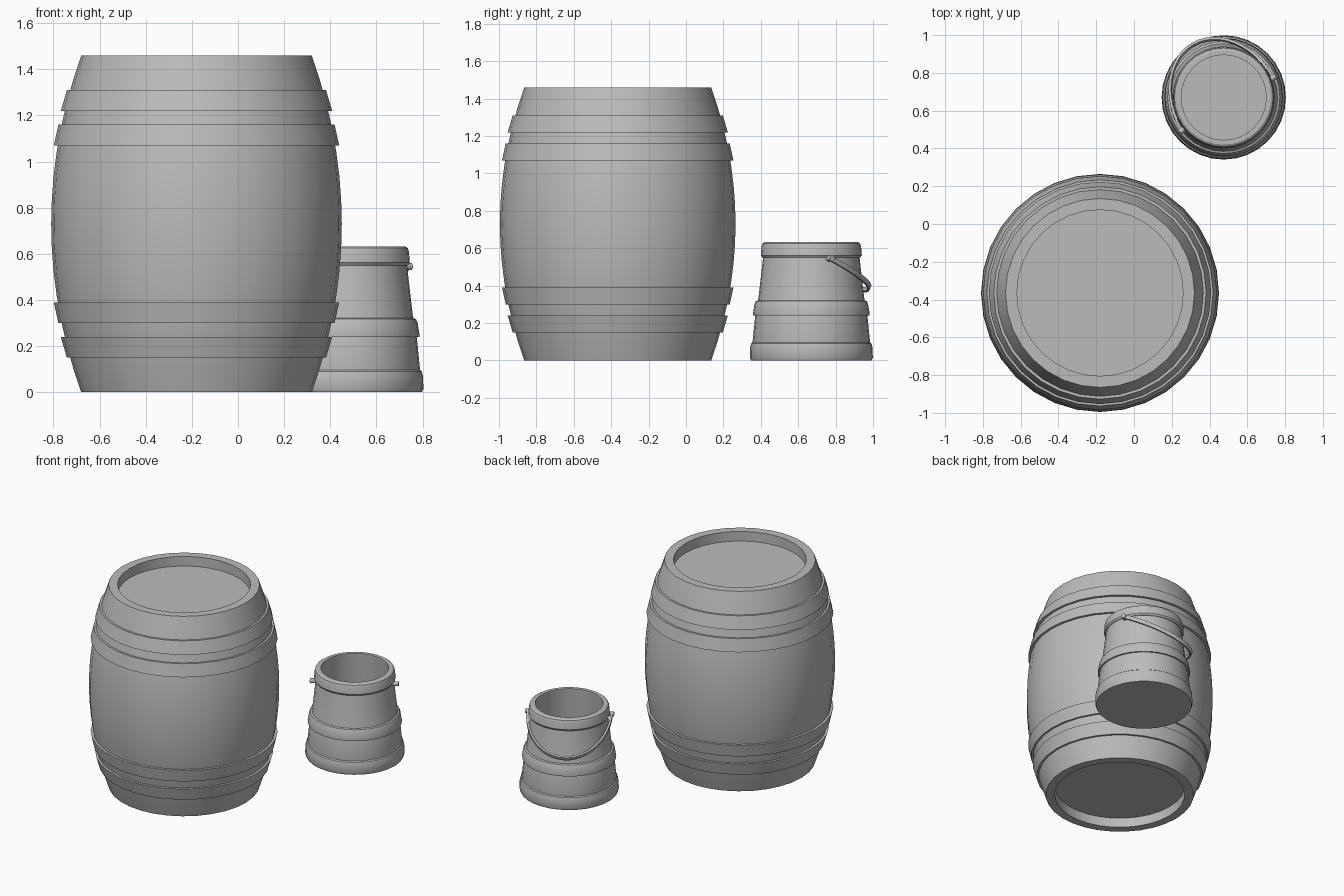
import bpy, bmesh, math
from mathutils import Vector

cube = bpy.data.objects.get("Cube")
if cube:
    bpy.data.objects.remove(cube, do_unlink=True)

gray = bpy.data.materials.new("plain gray")
gray.use_nodes = True
COLOR = (0.5, 0.5, 0.5, 1)
gray.diffuse_color = COLOR
gray.node_tree.nodes["Principled BSDF"].inputs["Base Color"].default_value = COLOR

SEGMENTS = 32
BARREL = Vector((-0.18, -0.365, 0))
BUCKET = Vector((0.475, 0.67, 0))


def finish(name, bm, origin):
    bmesh.ops.recalc_face_normals(bm, faces=bm.faces)
    mesh = bpy.data.meshes.new(name)
    bm.to_mesh(mesh)
    bm.free()
    mesh.materials.append(gray)
    obj = bpy.data.objects.new(name, mesh)
    obj.location = origin
    bpy.context.collection.objects.link(obj)
    bpy.ops.object.select_all(action='DESELECT')
    obj.select_set(True)
    bpy.context.view_layer.objects.active = obj
    bpy.ops.object.shade_smooth_by_angle(angle=math.radians(32))
    return obj


def skin(bm, rings, closed):
    """Join successive rings of vertices with quads."""
    count = len(rings[0])
    pairs = list(zip(rings, rings[1:]))
    if closed:
        pairs.append((rings[-1], rings[0]))
    for a, b in pairs:
        for i in range(count):
            j = (i + 1) % count
            bm.faces.new((a[i], a[j], b[j], b[i]))


def lathe(name, profile, origin, closed=False):
    """Turn (radius, height) points about z; open profiles get flat caps."""
    bm = bmesh.new()
    rings = []
    for r, z in profile:
        angles = [math.tau * i / SEGMENTS for i in range(SEGMENTS)]
        rings.append([bm.verts.new((r * math.cos(a), r * math.sin(a), z)) for a in angles])
    skin(bm, rings, closed)
    if not closed:
        bm.faces.new(rings[0])
        bm.faces.new(rings[-1])
    return finish(name, bm, origin)


# Barrel: bulging staves with a recessed head at each end
HEIGHT, MID = 1.46, 0.73


def stave_radius(z):
    return 0.63 - 0.13 * ((z - MID) / MID) ** 2


STEPS = 14
staves = [(stave_radius(HEIGHT * i / STEPS), HEIGHT * i / STEPS) for i in range(STEPS + 1)]
RECESS, HEAD = 0.07, 0.44
lathe("barrel_body",
      [(HEAD, RECESS), (HEAD, 0)] + staves + [(HEAD, HEIGHT), (HEAD, HEIGHT - RECESS)], BARREL)

# Barrel hoops, mirrored about the middle
for label, near, far in (("inner", 0.34, 0.43), ("outer", 0.49, 0.58)):
    for side, sign in (("upper", 1), ("lower", -1)):
        z0, z1 = MID + sign * near, MID + sign * far
        r0, r1 = stave_radius(z0), stave_radius(z1)
        lathe(f"{side}_{label}_hoop",
              [(r0 - 0.02, z0), (r0 + 0.017, z0), (r1 + 0.014, z1), (r1 - 0.02, z1)],
              BARREL, closed=True)

# Bucket: hollow tapered wall
lathe("bucket_body",
      [(0.30, 0), (0.315, 0.09), (0.30, 0.24), (0.282, 0.34), (0.258, 0.55), (0.25, 0.62),
       (0.225, 0.62), (0.235, 0.5), (0.28, 0.04)], BUCKET)

# Bucket bands with rounded shoulders
lathe("bucket_base_band",
      [(0.28, 0), (0.322, 0), (0.329, 0.015), (0.327, 0.07), (0.322, 0.09), (0.305, 0.104),
       (0.28, 0.104)], BUCKET, closed=True)
lathe("bucket_middle_band",
      [(0.28, 0.24), (0.311, 0.24), (0.312, 0.25), (0.304, 0.3), (0.297, 0.317), (0.275, 0.325)],
      BUCKET, closed=True)
lathe("bucket_rim",
      [(0.235, 0.55), (0.262, 0.55), (0.27, 0.562), (0.266, 0.61), (0.261, 0.625), (0.25, 0.632),
       (0.225, 0.632), (0.225, 0.61)], BUCKET, closed=True)

# Bucket handle: flat strap hanging down against the back of the wall
TURN = math.radians(30)
across = Vector((math.cos(TURN), math.sin(TURN), 0))
back = Vector((-math.sin(TURN), math.cos(TURN), 0))
hang = (back * 0.37 + Vector((0, 0, -0.17))).normalized()
normal = across.cross(hang)
pivot = back * -0.04 + Vector((0, 0, 0.545))
HALF_WIDTH, REACH = 0.28, 0.40
bm = bmesh.new()
rings = []
for i in range(25):
    a = math.pi * i / 24
    point = pivot + across * HALF_WIDTH * math.cos(a) + hang * REACH * math.sin(a)
    out = (across * math.cos(a) + hang * math.sin(a)) * 0.007
    edge = normal * 0.013
    rings.append([bm.verts.new(point + p) for p in (out + edge, out - edge, -out - edge, edge - out)])
skin(bm, rings, False)
bm.faces.new(rings[0])
bm.faces.new(rings[-1])
finish("bucket_handle", bm, BUCKET)

# Pegs that hold the handle
for label, sign in (("left", 1), ("right", -1)):
    bm = bmesh.new()
    bmesh.ops.create_cone(bm, cap_ends=True, segments=12, radius1=0.016, radius2=0.016, depth=0.06)
    peg = finish(f"{label}_handle_peg", bm, BUCKET + pivot + across * sign * 0.265)
    peg.rotation_euler = (0, math.pi / 2, TURN)
